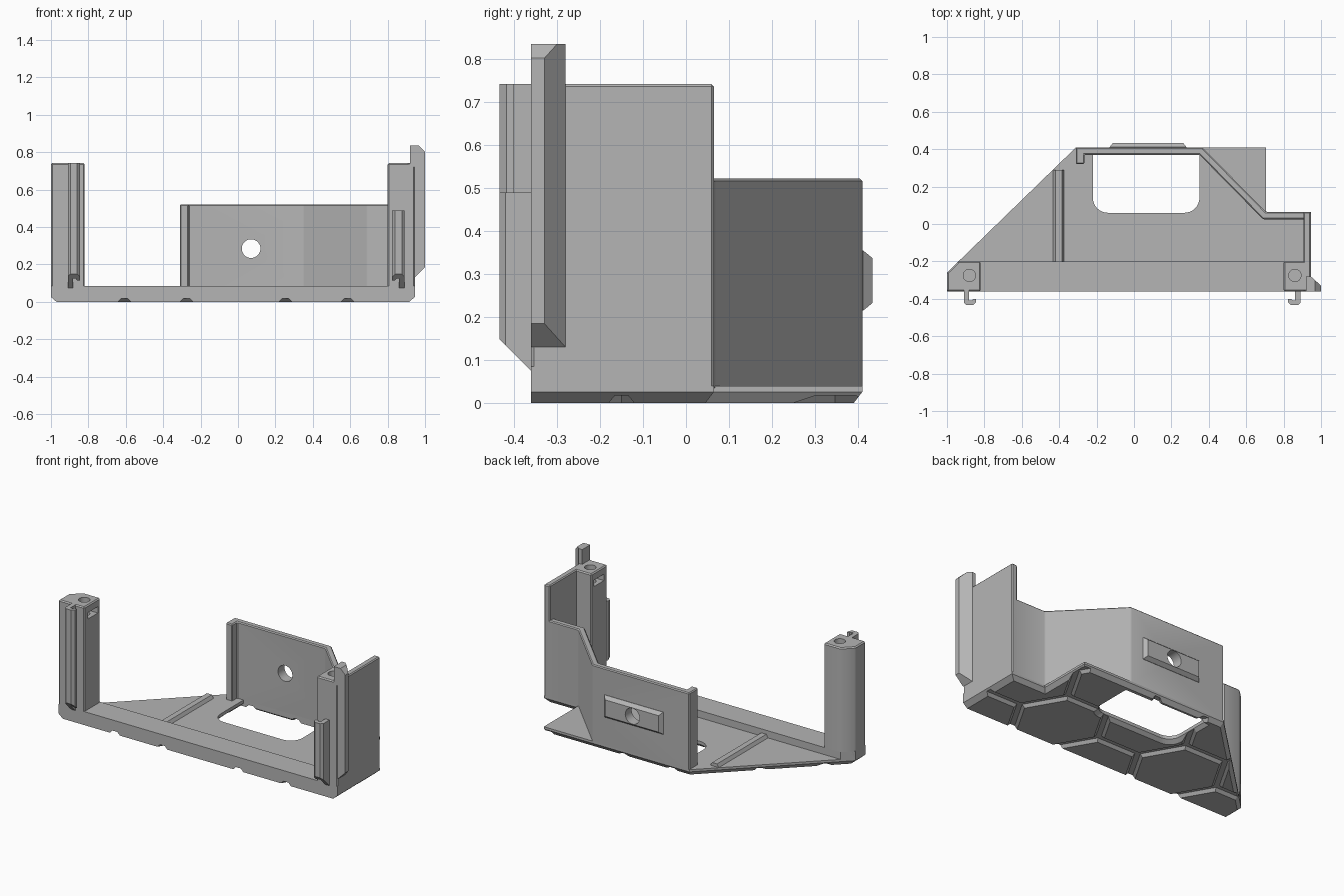
import bpy, bmesh, math
from mathutils import Matrix

cube = bpy.data.objects.get("Cube")
if cube:
    bpy.data.objects.remove(cube, do_unlink=True)

grey = bpy.data.materials.new("plain_grey")
grey.use_nodes = True
grey.diffuse_color = (0.46, 0.46, 0.46, 1)
bsdf = grey.node_tree.nodes["Principled BSDF"]
bsdf.inputs["Base Color"].default_value = grey.diffuse_color
bsdf.inputs["Roughness"].default_value = 0.7


def make(name, bm):
    bmesh.ops.recalc_face_normals(bm, faces=bm.faces)
    mesh = bpy.data.meshes.new(name)
    bm.to_mesh(mesh)
    bm.free()
    mesh.materials.append(grey)
    ob = bpy.data.objects.new(name, mesh)
    bpy.context.collection.objects.link(ob)
    return ob


def loft_into(bm, rings):
    rows = [[bm.verts.new(p) for p in ring] for ring in rings]
    n = len(rows[0])
    for a, b in zip(rows, rows[1:]):
        for i in range(n):
            j = (i + 1) % n
            bm.faces.new((a[i], a[j], b[j], b[i]))
    bm.faces.new(rows[0][::-1])
    bm.faces.new(rows[-1])


def loft(name, rings):
    bm = bmesh.new()
    loft_into(bm, rings)
    return make(name, bm)


def at(plan, z):
    return [(x, y, z) for x, y in plan]


def prism(name, plan, z0, z1):
    return loft(name, [at(plan, z0), at(plan, z1)])


def rect(x0, x1, y0, y1):
    return [(x0, y0), (x1, y0), (x1, y1), (x0, y1)]


def box(name, x0, x1, y0, y1, z0, z1):
    return prism(name, rect(x0, x1, y0, y1), z0, z1)


def cylinder(name, radius, depth, loc, axis="Z"):
    bm = bmesh.new()
    turn = Matrix.Rotation(math.pi / 2, 4, "X") if axis == "Y" else Matrix()
    bmesh.ops.create_cone(bm, cap_ends=True, segments=32, radius1=radius, radius2=radius,
                          depth=depth, matrix=Matrix.Translation(loc) @ turn)
    return make(name, bm)


def apply(ob, mod):
    bpy.context.view_layer.objects.active = ob
    bpy.ops.object.modifier_apply(modifier=mod.name)


def bevel(ob, width):
    mod = ob.modifiers.new("bevel", "BEVEL")
    mod.width, mod.segments, mod.limit_method = width, 1, "ANGLE"
    apply(ob, mod)


def cut(ob, cutter, keep=False):
    mod = ob.modifiers.new("cut", "BOOLEAN")
    mod.operation, mod.solver, mod.object = "DIFFERENCE", "EXACT", cutter
    apply(ob, mod)
    if not keep:
        bpy.data.objects.remove(cutter, do_unlink=True)


# Floor plate with chamfered underside
outline = [(-1, -.36), (-1, -.26), (-.31, .41), (.705, .41),
           (.705, .065), (.945, .065), (.945, -.36)]
under = [(-.97, -.36), (-.97, -.258), (-.302, .39), (.685, .39),
         (.685, .045), (.915, .045), (.915, -.36)]
plate = loft("floor_plate", [at(under, 0), at(outline, .026), at(outline, .04)])

# Window in the floor, rounded at the front and flared below
def window(grow):
    x0, x1, y0, y1, r = -.22 - grow, .35 + grow, .06 - grow, .37, .08
    pts = [(x1, y1), (x0, y1)]
    for cx, start in ((x0 + r, 180), (x1 - r, 270)):
        for k in range(9):
            a = math.radians(start + k * 11.25)
            pts.append((cx + r * math.cos(a), y0 + r + r * math.sin(a)))
    return pts

cut(plate, loft("window_cutter", [at(window(.02), -.01), at(window(.02), 0),
                                  at(window(0), .02), at(window(0), .1)]))

# Honeycomb grooves under the floor
grooves = box("groove_cutter", -1.2, 1.2, -.7, .7, -.05, .018)
hexes = bmesh.new()
apothem, pitch = .2485, .4304
for col in range(-3, 3):
    for row in range(-1, 3):
        cx = .42 + col * pitch
        cy = -.15 + row * 2 * apothem + (apothem if col % 2 else 0)
        rings = []
        for z in (-.1, .03):
            r = (apothem - .03 + .833 * z) / math.cos(math.pi / 6)
            rings.append([(cx + r * math.cos(k * math.pi / 3),
                           cy + r * math.sin(k * math.pi / 3), z) for k in range(6)])
        loft_into(hexes, rings)
cut(grooves, make("hex_cutter", hexes))
cut(plate, grooves)

# Front rail and floor rib
rail = prism("front_rail", [(-1, -.36), (-1, -.26), (-.938, -.2), (.945, -.2), (.945, -.36)], .03, .085)
rib = loft("floor_rib", [at(rect(-.435, -.37, -.21, .29), .035),
                         at(rect(-.42, -.385, -.21, .29), .06)])

# Back wall with angled part and end lip
wall = prism("back_wall", [(-.31, .41), (.365, .41), (.705, .065), (.945, .065), (.945, .025),
                           (.69, .025), (.35, .37), (-.265, .37), (-.265, .32), (-.31, .32)],
             .03, .522)
bevel(wall, .006)

# Boss on the back wall, with one bore through both
def boss_ring(inset, y):
    return [(x, y, z) for x, z in rect(-.13 + inset, .28 - inset, .215 + inset, .355 - inset)]

boss = loft("back_boss", [boss_ring(0, .4), boss_ring(0, .412), boss_ring(.018, .434)])
bore = cylinder("bore_cutter", .05, .4, (.07, .4, .285), "Y")
cut(wall, bore, keep=True)
cut(boss, bore)

# Side wall
side = box("side_wall", .905, .945, -.36, .065, .026, .742)
bevel(side, .006)

# Corner posts with a screw hole and a nut slot
posts = {
    "right_post": ([(-1, -.36), (-1, -.26), (-.938, -.2), (-.82, -.2), (-.82, -.36)], -.88, -.94, -.75),
    "left_post": (rect(.8, .94, -.36, -.2), .86, .75, .91),
}
for name, (plan, hx, s0, s1) in posts.items():
    post = prism(name, plan, .03, .742)
    bevel(post, .007)
    cut(post, cylinder("hole_cutter", .033, .3, (hx, -.275, .72)))
    cut(post, box("slot_cutter", s0, s1, -.325, -.225, .655, .695))

# Hooked rails on the post fronts, sloped underneath
for name, x, side_sign, top in (("right_hook", -.91, 1, .742), ("left_hook", .89, -1, .49)):
    plan = [(0, -.35), (0, -.42), (.014, -.434), (.05, -.434), (.066, -.418), (.066, -.4),
            (.05, -.4), (.042, -.41), (.028, -.41), (.028, -.35)]
    plan = [(x + side_sign * u, y) for u, y in plan]
    loft(name, [[(px, py, .075 - .36 - py) for px, py in plan], at(plan, top)])

# Tapered flange along the outside of the side wall, with a tab above it
profile = [(.945, .13), (1, .185), (1, .802), (.967, .835), (.945, .835)]
loft("side_flange", [[(x, -.36, z) for x, z in profile],
                     [(x, -.28 - .9 * (x - .945), z) for x, z in profile]])
box("flange_tab", .92, .945, -.36, -.28, .72, .835)

# Keep flat faces crisp and bores smooth
for ob in (wall, boss, bpy.data.objects["left_post"], bpy.data.objects["right_post"]):
    bpy.ops.object.select_all(action="DESELECT")
    ob.select_set(True)
    bpy.context.view_layer.objects.active = ob
    bpy.ops.object.shade_smooth_by_angle(angle=math.radians(25))
